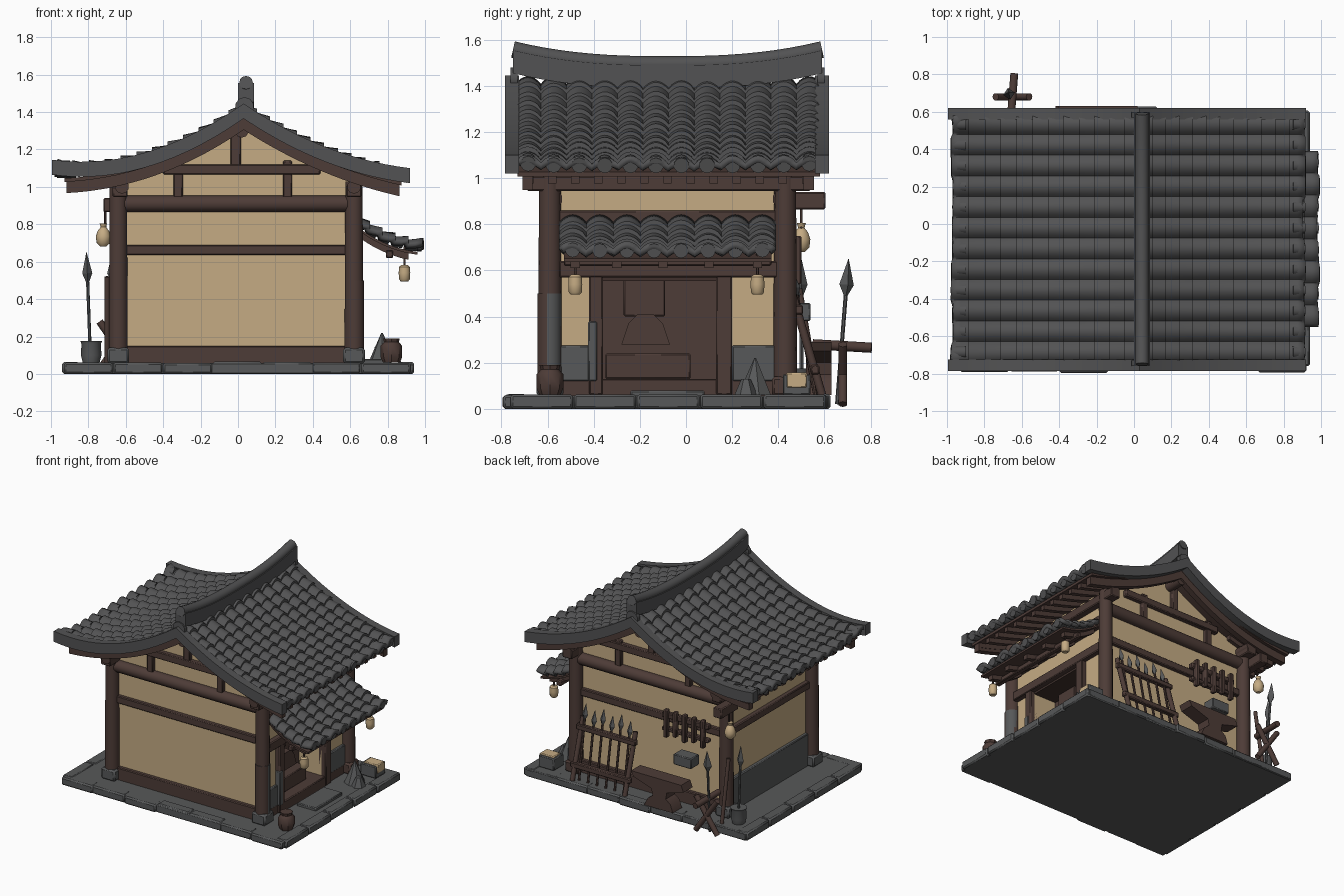
import bpy, bmesh, math, random
from mathutils import Vector

if "Cube" in bpy.data.objects:
    bpy.data.objects.remove(bpy.data.objects["Cube"])
random.seed(4)

def material(name, c):
    m = bpy.data.materials.new(name)
    m.diffuse_color = (*c, 1)
    m.use_nodes = True
    m.node_tree.nodes["Principled BSDF"].inputs["Base Color"].default_value = m.diffuse_color
    return m
SLATE = material("slate_grey", (0.085, 0.085, 0.087))
STONE = material("stone_grey", (0.095, 0.098, 0.1))
WOOD = material("timber_brown", (0.075, 0.045, 0.038))
DARK = material("dark_brown", (0.05, 0.03, 0.025))
PLASTER = material("plaster_tan", (0.56, 0.41, 0.23))

def finish(name, bm, mat, angle=40, recalc=True):
    if recalc:
        bmesh.ops.recalc_face_normals(bm, faces=bm.faces[:])
    me = bpy.data.meshes.new(name)
    bm.to_mesh(me)
    bm.free()
    me.materials.append(mat)
    me.shade_smooth()
    me.set_sharp_from_angle(angle=math.radians(angle))
    ob = bpy.data.objects.new(name, me)
    bpy.context.collection.objects.link(ob)
    return ob

def box(name, x, y, z, mat, bevel=0.006):
    bm = bmesh.new()
    bmesh.ops.create_cube(bm, size=1)
    for v in bm.verts:
        v.co = [(a + b) / 2 + c * (b - a) for (a, b), c in zip((x, y, z), v.co)]
    ob = finish(name, bm, mat)
    if bevel:
        b = ob.modifiers.new("worn_edges", 'BEVEL')
        b.width = bevel
    return ob

def prism(name, pts, axis, a, b, mat):
    """Extrude a 2D outline along x or y from a to b."""
    bm = bmesh.new()
    place = (lambda p, d: (p[0], d, p[1])) if axis == 'y' else (lambda p, d: (d, p[0], p[1]))
    lo, hi = ([bm.verts.new(place(p, d)) for p in pts] for d in (a, b))
    bm.faces.new(lo)
    bm.faces.new(hi)
    for i in range(len(pts)):
        j = (i + 1) % len(pts)
        bm.faces.new((lo[i], lo[j], hi[j], hi[i]))
    return finish(name, bm, mat)

def rod(name, a, b, r, mat, r2=None, sides=10):
    a, b = Vector(a), Vector(b)
    bm = bmesh.new()
    bmesh.ops.create_cone(bm, cap_ends=True, segments=sides, radius1=r,
                          radius2=r if r2 is None else r2, depth=(b - a).length)
    q = (b - a).to_track_quat('Z', 'Y')
    for v in bm.verts:
        v.co = q @ v.co + (a + b) / 2
    return finish(name, bm, mat)

def lathe(name, cx, cy, prof, mat, n=14):
    bm = bmesh.new()
    rings = [[bm.verts.new((cx + r * math.cos(k * math.tau / n), cy + r * math.sin(k * math.tau / n), z))
              for k in range(n)] for r, z in prof]
    for p, q in zip(rings, rings[1:]):
        for k in range(n):
            bm.faces.new((p[k], p[k - 1], q[k - 1], q[k]))
    bm.faces.new(rings[0])
    bm.faces.new(rings[-1])
    return finish(name, bm, mat)

def bez(P, t):
    return tuple(P[0][k] * (1 - t) ** 2 + 2 * P[1][k] * t * (1 - t) + P[2][k] * t * t for k in (0, 1))

def strip(name, P, top, bot, y0, y1, mat, t0=0.0, t1=1.0, n=14):
    """Curved board following a roof slope."""
    pts = [bez(P, t0 + (t1 - t0) * i / n) for i in range(n + 1)]
    return prism(name, [(x, z + top) for x, z in pts] + [(x, z + bot) for x, z in reversed(pts)], 'y', y0, y1, mat)

def tiles(name, P, y0, y1, cols, rows, flare, cap):
    """Tiled slope: round columns, stepped rows, lifted corners, round eave caps."""
    bm = bmesh.new()
    grid, n = [], cols * 8
    for i in range(rows):
        jit = [random.uniform(-0.004, 0.004) for _ in range(cols + 1)]
        for f in (0, 0.5, 1):
            t = (i + f) / rows
            x, z = bez(P, t)
            row = []
            for j in range(n + 1):
                u = j / n
                up = 0.032 * abs(math.sin(math.pi * u * cols)) ** 0.8 + 0.017 * f + jit[j // 8] * f
                up += flare * t ** 5 * abs(2 * u - 1) ** 8
                row.append(bm.verts.new((x + (jit[j // 8] * 2 if t == 1 else 0), y0 + (y1 - y0) * u, z - 0.02 + up)))
            grid.append(row)
    for a, b in zip(grid, grid[1:]):
        for j in range(n):
            bm.faces.new((a[j], b[j], b[j + 1], a[j + 1]))
    bm.normal_update()
    if sum(f.normal.z for f in bm.faces) < 0:
        bmesh.ops.reverse_faces(bm, faces=bm.faces[:])
    ob = finish(name, bm, SLATE, recalc=False)
    s = ob.modifiers.new("thickness", 'SOLIDIFY')
    s.thickness = 0.03
    (xa, za), (xb, zb) = bez(P, 0.93), bez(P, 1)
    for c in range(cols):
        u = (c + 0.5) / cols
        y, up = y0 + (y1 - y0) * u, flare * abs(2 * u - 1) ** 8 - 0.01
        rod(name + "_cap", (xa, y, za + up), (xb, y, zb + up), cap, SLATE)

# stone platform with irregular edge blocks
box("platform", (-0.92, 0.92), (-0.78, 0.61), (0, 0.058), STONE)
for k in range(7):
    x = -0.93 + k * 0.265
    for y in (-0.785, 0.54):
        o = random.uniform(-0.012, 0.012)
        box("edge_stone", (x, x + 0.262), (y + o, y + 0.08 + o), (0, 0.062 + o / 3), STONE, 0.01)
for k in range(5):
    y = -0.76 + k * 0.274
    for x in (-0.94, 0.85):
        box("edge_stone", (x, x + 0.08 + random.uniform(0, 0.012)), (y, y + 0.27), (0, 0.063), STONE, 0.01)
box("door_step", (0.66, 0.82), (-0.24, 0.08), (0.05, 0.08), STONE)

# plaster house body with a forge recess on the right
GABLE = [(-0.62, .57), (.61, .57), (.61, 1.06), (.4, 1.14), (.03, 1.36), (-.4, 1.12), (-.62, 1.05)]
prism("upper_walls", GABLE, 'y', -0.57, 0.41, PLASTER)
box("lower_walls", (-0.62, 0.4), (-0.57, 0.41), (0.05, 0.57), PLASTER, 0)
box("right_wall_front", (0.4, 0.61), (-0.57, -0.36), (0.05, 0.57), PLASTER, 0)
box("right_wall_back", (0.4, 0.61), (0.13, 0.41), (0.05, 0.57), PLASTER, 0)
box("forge_back", (0.4, 0.42), (-0.36, 0.13), (0.06, 0.57), WOOD, 0)
box("forge_ceiling", (0.41, 0.61), (-0.36, 0.13), (0.555, 0.575), DARK, 0)
box("forge_floor", (0.41, 0.64), (-0.4, 0.17), (0.05, 0.13), WOOD)
box("forge_hearth", (0.42, 0.56), (-0.35, 0.02), (0.13, 0.24), WOOD)
prism("forge_hood", [(-.28, .28), (-.07, .28), (-.1, .37), (-.14, .41), (-.21, .41), (-.25, .37)], 'x', 0.42, 0.54, WOOD)
box("forge_flue", (0.42, 0.47), (-0.27, -0.09), (0.4, 0.56), WOOD)

# door frame and right wall trim
for y in ((-0.42, -0.36), (0.13, 0.2)):
    box("door_jamb", (0.58, 0.645), y, (0.06, 0.6), WOOD)
box("door_lintel", (0.58, 0.65), (-0.55, 0.4), (0.57, 0.64), WOOD)
box("awning_beam", (0.58, 0.64), (-0.57, 0.41), (0.77, 0.86), WOOD)
box("right_sill", (0.58, 0.625), (-0.57, 0.41), (0.05, 0.13), WOOD)
box("jamb_stone", (0.6, 0.65), (-0.425, -0.385), (0.12, 0.38), STONE)
for y in ((-0.56, -0.42), (0.2, 0.4)):
    box("stone_dado", (0.6, 0.63), y, (0.12, 0.275), STONE)
box("left_dado", (-0.645, -0.6), (-0.57, 0.41), (0.05, 0.3), STONE)
box("left_rail", (-0.655, -0.6), (-0.57, 0.41), (0.64, 0.695), WOOD)
for x in (-0.63, 0.62):
    box("wall_plate", (x - 0.04, x + 0.04), (-0.69, 0.54), (0.945, 1.01), WOOD)

# front and back timber framing
for y, s in ((-0.57, -1), (0.41, 1)):
    def beam(name, x, z, d=0.03):
        box(name, x, sorted((y - s * 0.03, y + s * d)), z, WOOD)
    beam("base_beam", (-0.6, 0.59), (0.05, 0.15))
    beam("middle_rail", (-0.6, 0.59), (0.635, 0.69))
    rod("tie_beam", (-0.66, y + s * .01, 0.91), (0.64, y + s * .01, 0.91), 0.045, WOOD)
    beam("collar_beam", (-0.4, 0.44), (1.065, 1.12), 0.035)
    for x in (-0.32, 0.265):
        beam("gable_stud", (x - .025, x + .025), (0.94, 1.14))
    beam("king_post", (-0.04, 0.015), (1.11, 1.33))
    for x, z in ((0.02, 1.3), (-0.62, 1.0), (0.62, 1.0)):
        rod("purlin_end", (x, y, z), (x, y + s * 0.13, z), 0.037, WOOD)
    # corner posts on stone feet
    for x in (-0.64, 0.62):
        yy = y + s * 0.02
        post = rod("corner_post", (x, yy, 0.06), (x, yy, 1.03), 0.052, WOOD, 0.047, 14)
        box("post_foot", (x - .058, x + .058), (yy - .058, yy + .058), (0.055, 0.14), WOOD if (x > 0 and s > 0) else STONE, 0.012)
sleeve = rod("post_stone_sleeve", (0.622, -0.592, 0.13), (0.622, -0.592, 0.5), 0.052, STONE, sides=14)
sleeve.data.materials.append(WOOD)
for f in sleeve.data.polygons:
    f.material_index = 0 if f.normal.y < 0.1 else 1

# main roof
LEFT = [(0.03, 1.43), (-0.45, 1.1), (-0.97, 1.09)]
RIGHT = [(0.03, 1.43), (0.45, 1.16), (0.91, 1.065)]
for side, P, tip, flare in (("left", LEFT, [(0.03, 1.44), (-0.5, 1.07), (-0.995, 1.14)], 0.05),
                            ("right", RIGHT, [(0.03, 1.44), (0.46, 1.15), (0.92, 1.095)], 0.015)):
    tiles(side + "_roof_tiles", P, -0.74, 0.59, 12, 12, flare, 0.034)
    strip(side + "_roof_boards", P, -0.045, -0.065, -0.73, 0.58, WOOD, 0, 0.96)
    for y in (-0.785, 0.56):
        strip(side + "_verge", tip, 0.005, -0.075, y, y + 0.06, SLATE)
    for y in (-0.71, 0.51):
        strip(side + "_bargeboard", P, -0.06, -0.125, y, y + 0.045, WOOD, 0, 0.95)
    for k in range(13):
        y = -0.68 + k * 0.1
        strip("rafter", P, -0.06, -0.1, y - 0.018, y + 0.018, WOOD, 0.55, 0.94, 6)

# upswept ridge
N = 20
ys = [-0.75 + 1.34 * i / N for i in range(N + 1)]
def ridge_z(y):
    return 1.49 + 0.065 * abs((y + 0.08) / 0.67) ** 2.5
prism("ridge_wall", [(y, ridge_z(y)) for y in ys] + [(y, ridge_z(y) - 0.1) for y in reversed(ys)], 'x', 0.0, 0.085, SLATE)
cu = bpy.data.curves.new("ridge_cap", 'CURVE')
cu.dimensions = '3D'
cu.bevel_depth, cu.use_fill_caps = 0.036, True
sp = cu.splines.new('POLY')
sp.points.add(N)
for p, y in zip(sp.points, ys):
    p.co = (0.043, y, ridge_z(y) + 0.003, 1)
cu.materials.append(SLATE)
bpy.context.collection.objects.link(bpy.data.objects.new("ridge_cap", cu))
for y in (-0.76, 0.57):
    rod("ridge_end_tile", (0.035, y, 1.43), (0.035, y + 0.03, 1.43), 0.05, SLATE)

# awning with lanterns
AWN = [(0.64, 0.83), (0.8, 0.71), (0.985, 0.695)]
tiles("awning_tiles", AWN, -0.55, 0.39, 8, 5, 0.01, 0.032)
strip("awning_boards", AWN, -0.045, -0.06, -0.53, 0.37, WOOD, 0, 0.93)
for y in (-0.48, -0.3, -0.1, 0.1, 0.31):
    strip("awning_rafter", AWN, -0.055, -0.095, y - 0.02, y + 0.02, WOOD, 0, 0.8, 6)
box("awning_purlin", (0.79, 0.83), (-0.53, 0.37), (0.62, 0.66), WOOD)
for y in (-0.48, 0.31):
    rod("lantern_cord", (0.89, y, 0.57), (0.89, y, 0.68), 0.006, DARK)
    lathe("lantern", 0.89, y, [(.02, .495), (.029, .505), (.031, .54), (.029, .572), (.018, .582)], PLASTER)
# gourd hung from a bracket
box("gourd_bracket", (-0.72, -0.65), (0.4, 0.605), (0.865, 0.94), WOOD)
rod("gourd_cord", (-0.71, 0.5, 0.78), (-0.71, 0.5, 0.9), 0.006, DARK)
lathe("gourd", -0.72, 0.5, [(.015, .68), (.036, .7), (.04, .735), (.03, .765), (.014, .785), (.02, .805)], PLASTER)

def spear(a, b, blade=0.14, w=0.027, mat=WOOD):
    a, b = Vector(a), Vector(b)
    d = (b - a).normalized()
    m, q = b - d * blade, b - d * blade * 0.7
    rod("spear_shaft", a, m, 0.009, mat, sides=7)
    rod("spear_blade_base", m, q, 0.008, STONE, w, 4)
    rod("spear_blade", q, b, w, STONE, 0.001, 4)

# spear rack on the back wall
for k in range(6):
    x = 0.13 + k * 0.075
    spear((x, 0.56, 0.06), (x + 0.01, 0.46, 0.57 + 0.03 * (k % 2)), 0.11, 0.022)
for x in (0.1, 0.54):
    rod("rack_leg", (x, 0.59, 0.06), (x, 0.46, 0.5), 0.018, WOOD)
for y, z in ((0.56, 0.17), (0.49, 0.43)):
    box("rack_rail", (0.07, 0.57), (y - .018, y + .018), (z - .02, z + .02), WOOD)

# tool board and trough
box("tool_rail", (-0.52, -0.13), (0.44, 0.48), (0.68, 0.72), WOOD)
box("tool_rail", (-0.52, -0.13), (0.44, 0.48), (0.58, 0.61), WOOD)
for k in range(5):
    x = -0.48 + k * 0.077
    box("hanging_tool", (x - .016, x + .016), (0.46, 0.5), (0.54 + .02 * (k % 2), 0.75), WOOD)
box("water_trough", (-0.42, -0.27), (0.44, 0.54), (0.38, 0.46), STONE)

# anvil
prism("anvil", [(-.33, .06), (-.09, .06), (-.12, .12), (-.16, .15), (-.15, .2), (.0, .25), (.02, .29),
                (-.4, .29), (-.42, .24), (-.28, .2), (-.27, .15), (-.31, .12)], 'y', 0.52, 0.63, WOOD)

# trestle with spears and stone pot at the back left corner
rod("trestle_bar", (-0.66, 0.55, 0.28), (-0.64, 0.805, 0.265), 0.022, WOOD)
for s in (-1, 1):
    rod("trestle_leg", (-0.65 - s * .09, 0.68, 0.02), (-0.65 + s * .09, 0.68, 0.28), 0.02, WOOD)
spear((-0.66, 0.655, 0.02), (-0.67, 0.705, 0.65), 0.16, 0.032, STONE)
spear((-0.79, 0.5, 0.1), (-0.81, 0.5, 0.65), 0.16, 0.027, STONE)
rod("leaning_pole", (-0.7, 0.57, 0.06), (-0.7, 0.49, 0.52), 0.014, WOOD)
lathe("stone_pot", -0.785, 0.49, [(.045, .06), (.055, .1), (.052, .16), (.058, .175), (.04, .175)], STONE)

# jar, coal heap and grain box along the right side
lathe("brown_jar", 0.82, -0.59, [(.045, .06), (.058, .09), (.058, .15), (.04, .17), (.045, .19)], WOOD, 8)
rod("coal_heap", (0.77, 0.3, 0.06), (0.77, 0.3, 0.22), 0.075, STONE, 0.004, 7)
rod("coal_lump", (0.83, 0.26, 0.06), (0.83, 0.26, 0.13), 0.05, STONE, 0.02, 6)
box("grain_box", (0.73, 0.86), (0.42, 0.54), (0.06, 0.15), STONE)
box("grain", (0.745, 0.863), (0.435, 0.525), (0.09, 0.158), PLASTER)
